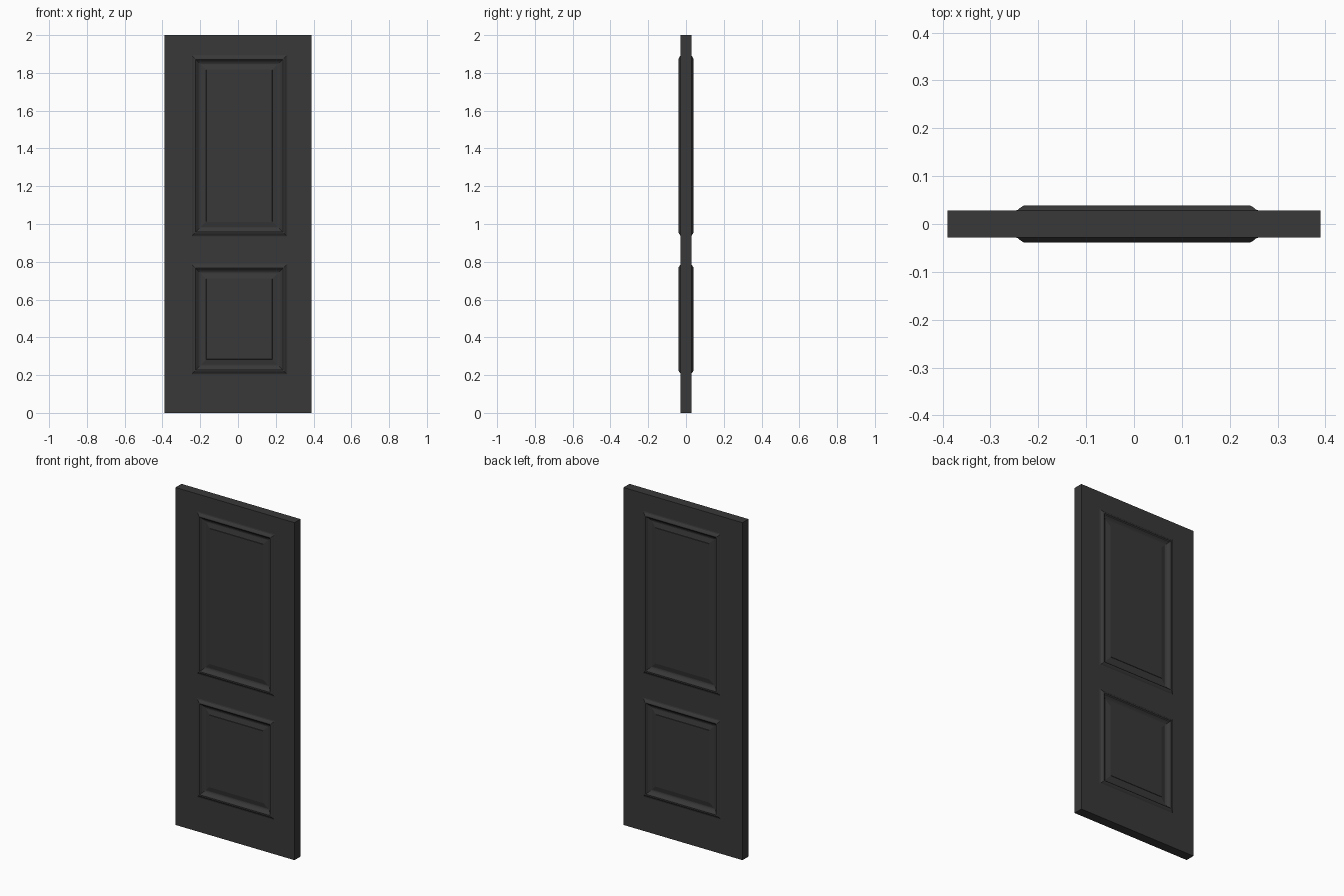
import bpy, bmesh

if "Cube" in bpy.data.objects:
    bpy.data.objects.remove(bpy.data.objects["Cube"])

T = 0.028                     # half thickness of the door frame
XL, XR = -0.249, 0.262        # inner edges of the stiles
dark = bpy.data.materials.new("dark_paint")
dark.diffuse_color = (0.04, 0.04, 0.04, 1)
dark.use_nodes = True
dark.node_tree.nodes["Principled BSDF"].inputs["Base Color"].default_value = dark.diffuse_color


def finish(name, bm):
    bmesh.ops.recalc_face_normals(bm, faces=bm.faces)
    me = bpy.data.meshes.new(name)
    bm.to_mesh(me)
    bm.free()
    ob = bpy.data.objects.new(name, me)
    bpy.context.collection.objects.link(ob)
    me.materials.append(dark)
    return ob


def board(name, x0, x1, z0, z1):
    bm = bmesh.new()
    bmesh.ops.create_cube(bm, size=1)
    for v in bm.verts:
        v.co = ((x0 + x1) / 2 + v.co.x * (x1 - x0), v.co.y * 2 * T,
                (z0 + z1) / 2 + v.co.z * (z1 - z0))
    return finish(name, bm)


# Moulding section as (inset from opening edge, height from door mid-plane)
SECTION = [(0, T), (0.006, 0.0295), (0.010, 0.033), (0.015, 0.0365),
           (0.019, 0.0385), (0.024, 0.0385), (0.028, 0.0355), (0.030, 0.030),
           (0.036, 0.025), (0.042, 0.021), (0.048, 0.019), (0.052, 0.019),
           (0.078, 0.0245), (0.080, 0.0245), (0.081, 0.0265)]


def panel(name, x0, x1, z0, z1):
    """Raised panel with mitred moulding on both faces."""
    bm = bmesh.new()
    rows = [(i, -h) for i, h in reversed(SECTION)] + SECTION
    rings = [[bm.verts.new(c) for c in ((x0 + i, y, z0 + i), (x1 - i, y, z0 + i),
                                        (x1 - i, y, z1 - i), (x0 + i, y, z1 - i))]
             for i, y in rows]
    for a, b in zip(rings, rings[1:]):
        for k in range(4):
            n = (k + 1) % 4
            bm.faces.new((a[k], a[n], b[n], b[k]))
    bm.faces.new(rings[0])
    bm.faces.new(rings[-1])
    return finish(name, bm)


# Frame: two stiles and three rails
board("left_stile", -0.39, XL, 0, 2)
board("right_stile", XR, 0.39, 0, 2)
for name, z0, z1 in (("bottom_rail", 0, 0.203), ("middle_rail", 0.79, 0.933),
                     ("top_rail", 1.896, 2)):
    board(name, XL, XR, z0, z1)

# Raised panels
panel("lower_panel", XL, XR, 0.203, 0.79)
panel("upper_panel", XL, XR, 0.933, 1.896)
